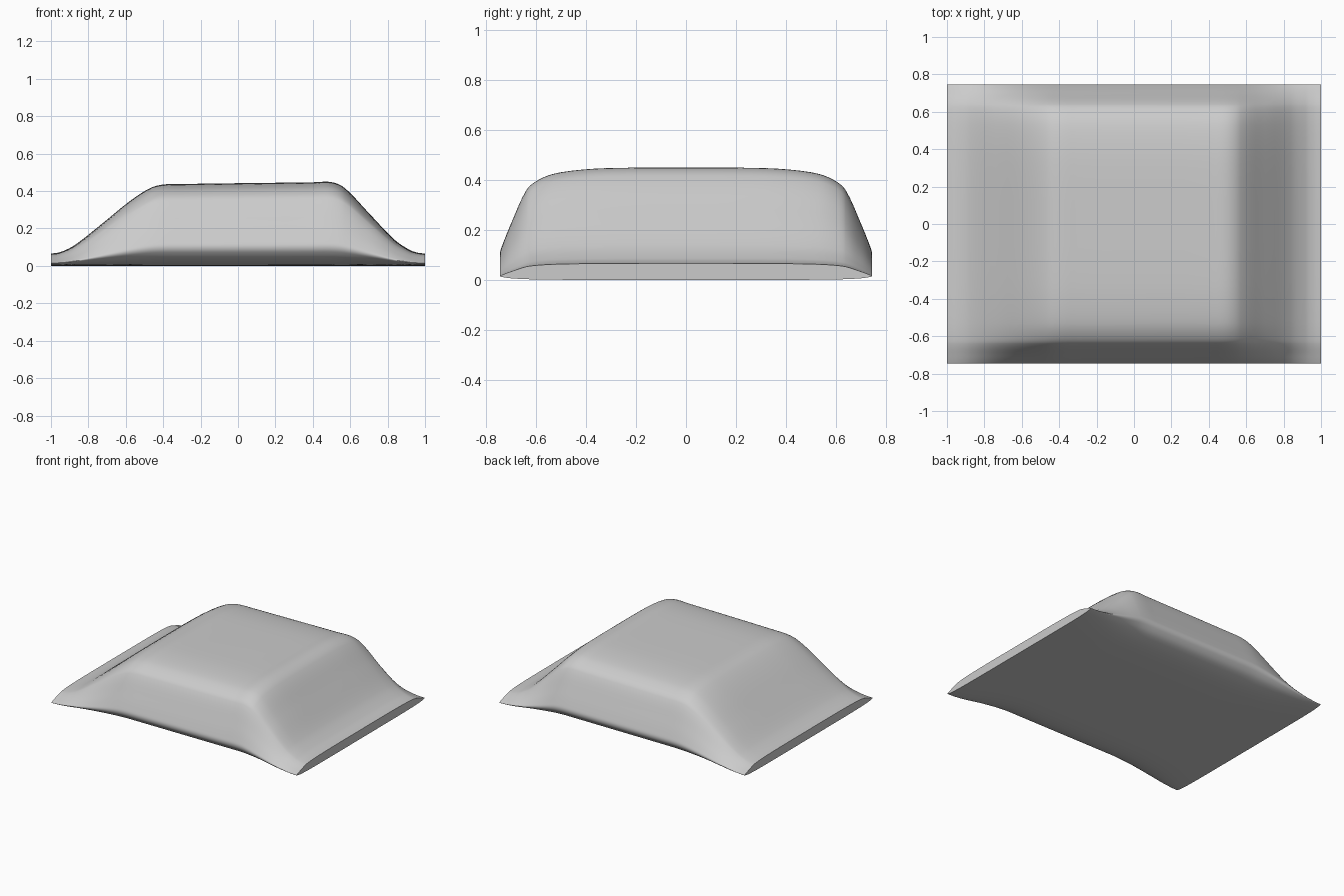
import bpy
import bmesh
from mathutils import Vector
from mathutils.geometry import interpolate_bezier

cube = bpy.data.objects.get("Cube")
if cube:
    bpy.data.objects.remove(cube, do_unlink=True)


def smooth_path(points, steps):
    """Smooth curve through the points, returned as a list of 2D vectors."""
    pts = [Vector((a, b, 0)) for a, b in points]
    last = len(pts) - 1
    tangents = []
    for i in range(last + 1):
        lo, hi = max(i - 1, 0), min(i + 1, last)
        tangents.append((pts[hi] - pts[lo]).normalized())
    path = []
    for i in range(last):
        reach = (pts[i + 1] - pts[i]).length / 3
        seg = interpolate_bezier(pts[i], pts[i] + tangents[i] * reach,
                                 pts[i + 1] - tangents[i + 1] * reach,
                                 pts[i + 1], steps + 1)
        path += seg[:-1]
    return path + [pts[-1]]


# Height of the body along its length (x, height)
ridge = smooth_path([(-1, 0.066), (-0.95, 0.074), (-0.875, 0.11), (-0.74, 0.215),
                     (-0.58, 0.345), (-0.47, 0.416), (-0.4, 0.435), (-0.3, 0.438),
                     (0.4, 0.447), (0.5, 0.448), (0.57, 0.417), (0.7, 0.282),
                     (0.837, 0.14), (0.917, 0.086), (0.96, 0.071), (1, 0.066)], 5)

# Half cross-section from bottom centre to top centre (y, share of height)
half = smooth_path([(0, 0), (0.45, 0.004), (0.6, 0.025), (0.69, 0.08), (0.735, 0.165),
                    (0.746, 0.23), (0.738, 0.30), (0.70, 0.51), (0.64, 0.80),
                    (0.60, 0.88), (0.53, 0.945), (0.4, 0.985), (0.25, 0.998), (0, 1)], 4)
section = half + [Vector((-p.x, p.y, 0)) for p in reversed(half[1:-1])]

# Body: the section swept along the length and scaled by the ridge
bm = bmesh.new()
rings = [[bm.verts.new((r.x, p.x, p.y * r.y)) for p in section] for r in ridge]
count = len(section)
for a, b in zip(rings, rings[1:]):
    for i in range(count):
        j = (i + 1) % count
        bm.faces.new((a[i], b[i], b[j], a[j]))
# Flat ends
bm.faces.new(rings[0])
bm.faces.new(rings[-1])
bmesh.ops.recalc_face_normals(bm, faces=bm.faces)

mesh = bpy.data.meshes.new("cushion_body")
bm.to_mesh(mesh)
bm.free()
body = bpy.data.objects.new("cushion_body", mesh)
bpy.context.collection.objects.link(body)

# Plain grey
grey = bpy.data.materials.new("light_grey")
grey.use_nodes = True
colour = (0.6, 0.6, 0.6, 1)
grey.diffuse_color = colour
grey.node_tree.nodes["Principled BSDF"].inputs["Base Color"].default_value = colour
mesh.materials.append(grey)

# Smooth skin with crisp ends
bpy.ops.object.select_all(action="DESELECT")
body.select_set(True)
bpy.context.view_layer.objects.active = body
bpy.ops.object.shade_smooth_by_angle(angle=0.8)
